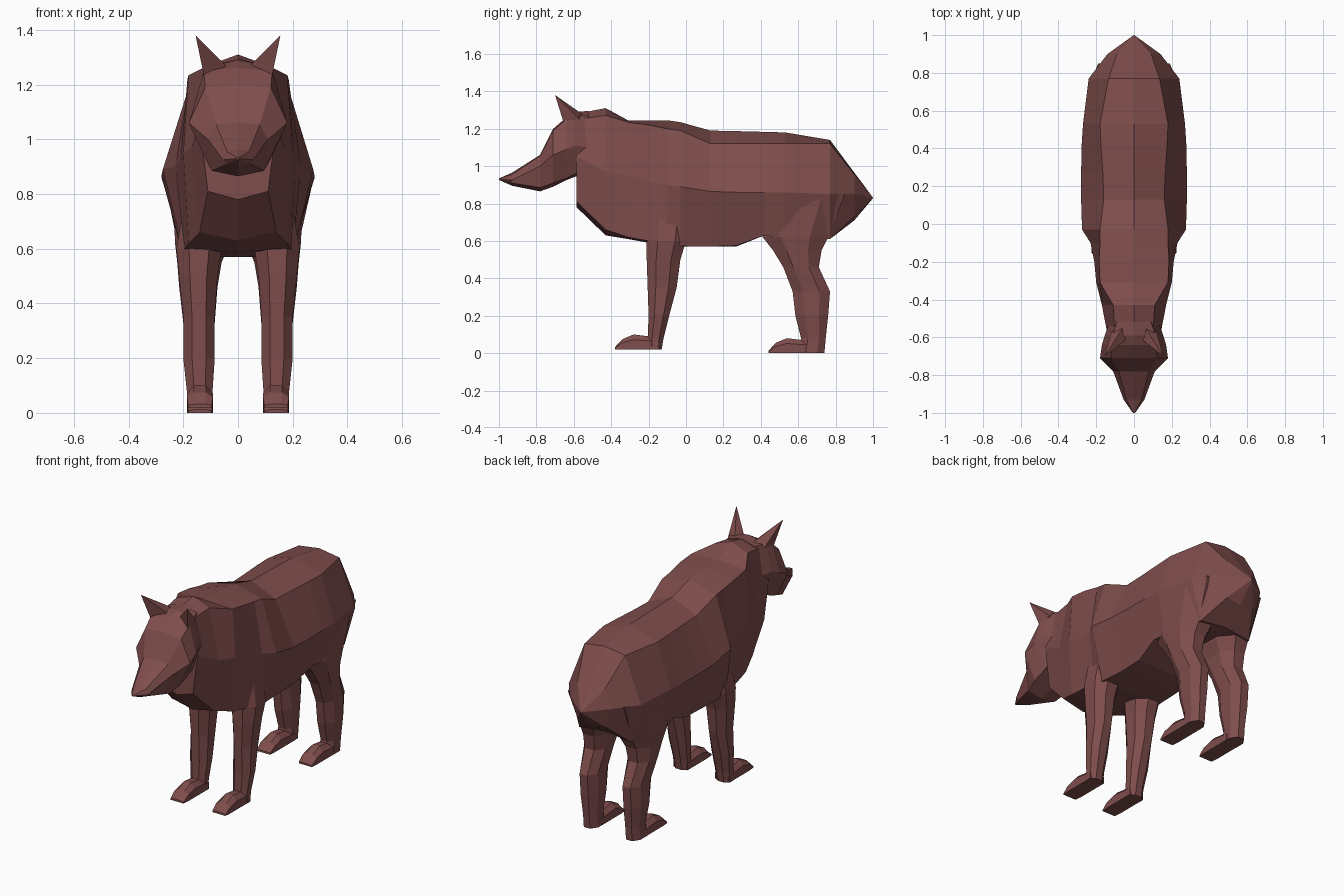
import bpy, bmesh

fur = bpy.data.materials.new("reddish brown fur")
fur.diffuse_color = (0.21, 0.075, 0.072, 1)


def make(name, bm):
    bmesh.ops.remove_doubles(bm, verts=bm.verts, dist=0.0005)
    bmesh.ops.recalc_face_normals(bm, faces=bm.faces)
    me = bpy.data.meshes.new(name)
    bm.to_mesh(me)
    bm.free()
    me.materials.append(fur)
    ob = bpy.data.objects.new(name, me)
    bpy.context.collection.objects.link(ob)
    return ob


def loft(name, rings):
    """Skin closed rings of equal length and cap both ends."""
    bm = bmesh.new()
    vs = [[bm.verts.new(p) for p in r] for r in rings]
    n = len(rings[0])
    for a, b in zip(vs, vs[1:]):
        for i in range(n):
            j = (i + 1) % n
            bm.faces.new((a[i], a[j], b[j], b[i]))
    bm.faces.new(vs[0])
    bm.faces.new(vs[-1][::-1])
    return make(name, bm)


def section(y, zt, xr, zr, xm, zm, xl, zl, zb):
    """Mirrored cross-section: top, ridge, middle, lower corner, bottom."""
    half = [(xr, zr), (xm, zm), (xl, zl)]
    pts = [(0, zt)] + half + [(0, zb)] + [(-x, z) for x, z in half[::-1]]
    return [(x, y, z) for x, z in pts]


def octagon(x0, x1, y0, y1, c=0.28):
    """Chamfered rectangle."""
    dx, dy = (x1 - x0) * c, (y1 - y0) * c
    return [(x0 + dx, y0), (x1 - dx, y0), (x1, y0 + dy), (x1, y1 - dy),
            (x1 - dx, y1), (x0 + dx, y1), (x0, y1 - dy), (x0, y0 + dy)]


# Torso and neck, front to back
body = [
    (-0.585, 1.28, .10, 1.25, .14, 1.05, .11, .81, .78),
    (-0.43, 1.31, .11, 1.27, .17, .97, .14, .66, .63),
    (-0.31, 1.245, .18, 1.235, .20, .95, .18, .62, .61),
    (-0.20, 1.245, .185, 1.22, .21, .92, .195, .60, .59),
    (-0.10, 1.245, .18, 1.20, .23, .90, .20, .59, .58),
    (-0.03, 1.235, .18, 1.19, .275, .89, .20, .572, .57),
    (0.13, 1.19, .16, 1.12, .28, .865, .19, .57, .57),
    (0.27, 1.187, .165, 1.12, .28, .86, .19, .575, .57),
    (0.42, 1.183, .175, 1.12, .277, .86, .21, .63, .64),
    (0.53, 1.18, .18, 1.12, .27, .86, .22, .61, .64),
    (0.77, 1.14, .135, 1.12, .24, .85, .17, .61, .63),
    (0.90, .965, .09, .955, .14, .85, .09, .73, .71),
    (1.0, .83, 0, .83, 0, .83, 0, .83, .83)]
loft("torso", [section(*s) for s in body[:-1]] +
     [[(x * .01, 1.0, .83 + (z - .83) * .01) for x, y, z in section(*body[-2])]])

# Head and muzzle, back to front
head = [
    (-0.52, 1.295, .09, 1.27, .13, 1.10, .09, .97, .96),
    (-0.59, 1.29, .115, 1.265, .155, 1.11, .11, .96, .945),
    (-0.64, 1.26, .125, 1.25, .17, 1.09, .11, .935, .925),
    (-0.71, 1.20, .12, 1.19, .18, 1.06, .11, .91, .89),
    (-0.78, 1.06, .08, 1.055, .11, 1.0, .095, .885, .865),
    (-0.93, .965, .04, .955, .055, .925, .04, .91, .895),
    (-1.0, .934, .004, .933, .006, .93, .004, .927, .926)]
loft("head", [section(*s) for s in head])

# Leg columns as z, x inner, x outer, y front, y back
front_leg = [
    (.75, .06, .20, -.20, .02), (.60, .06, .225, -.21, .0),
    (.50, .075, .215, -.21, -.03), (.35, .085, .20, -.205, -.05),
    (.20, .085, .20, -.20, -.09), (.08, .093, .187, -.205, -.12),
    (.02, .093, .187, -.205, -.13)]
hind_leg = [
    (.85, .06, .24, .42, .85), (.62, .03, .23, .41, .76),
    (.55, .06, .222, .465, .725), (.46, .075, .215, .52, .71),
    (.33, .085, .20, .57, .77), (.20, .085, .20, .585, .76),
    (.08, .093, .187, .615, .747), (.0, .093, .187, .60, .74)]
# Paw side profile as y offset from toe, top height, side inset
paw = [(0, .012, .004), (.04, .055, 0), (.10, .08, 0), (.18, .07, 0), (.235, .06, 0)]

for side, s in (("right", 1), ("left", -1)):
    for kind, rows, toe, ground in (("front", front_leg, -.38, .02),
                                    ("hind", hind_leg, .44, .0)):
        loft(f"{side}_{kind}_leg",
             [[(s * x, y, z) for x, y in octagon(x0, x1, y0, y1)]
              for z, x0, x1, y0, y1 in rows])
        rings = []
        for dy, h, inset in paw:
            a, b = .092 + inset, .186 - inset
            rings.append([(s * x, toe + dy, ground + z) for x, z in (
                (a, 0), (b, 0), (b, h * .65), (b - .025, h), (a + .025, h), (a, h * .65))])
        loft(f"{side}_{kind}_paw", rings)

    # Pointed ear
    bm = bmesh.new()
    base = [bm.verts.new((s * x, y, z)) for x, y, z in (
        (.04, -.61, 1.265), (.125, -.655, 1.235), (.12, -.57, 1.25), (.06, -.55, 1.275))]
    tip = bm.verts.new((s * .155, -.70, 1.38))
    bm.faces.new(base)
    for i in range(4):
        bm.faces.new((base[i], base[(i + 1) % 4], tip))
    make(f"{side}_ear", bm)
